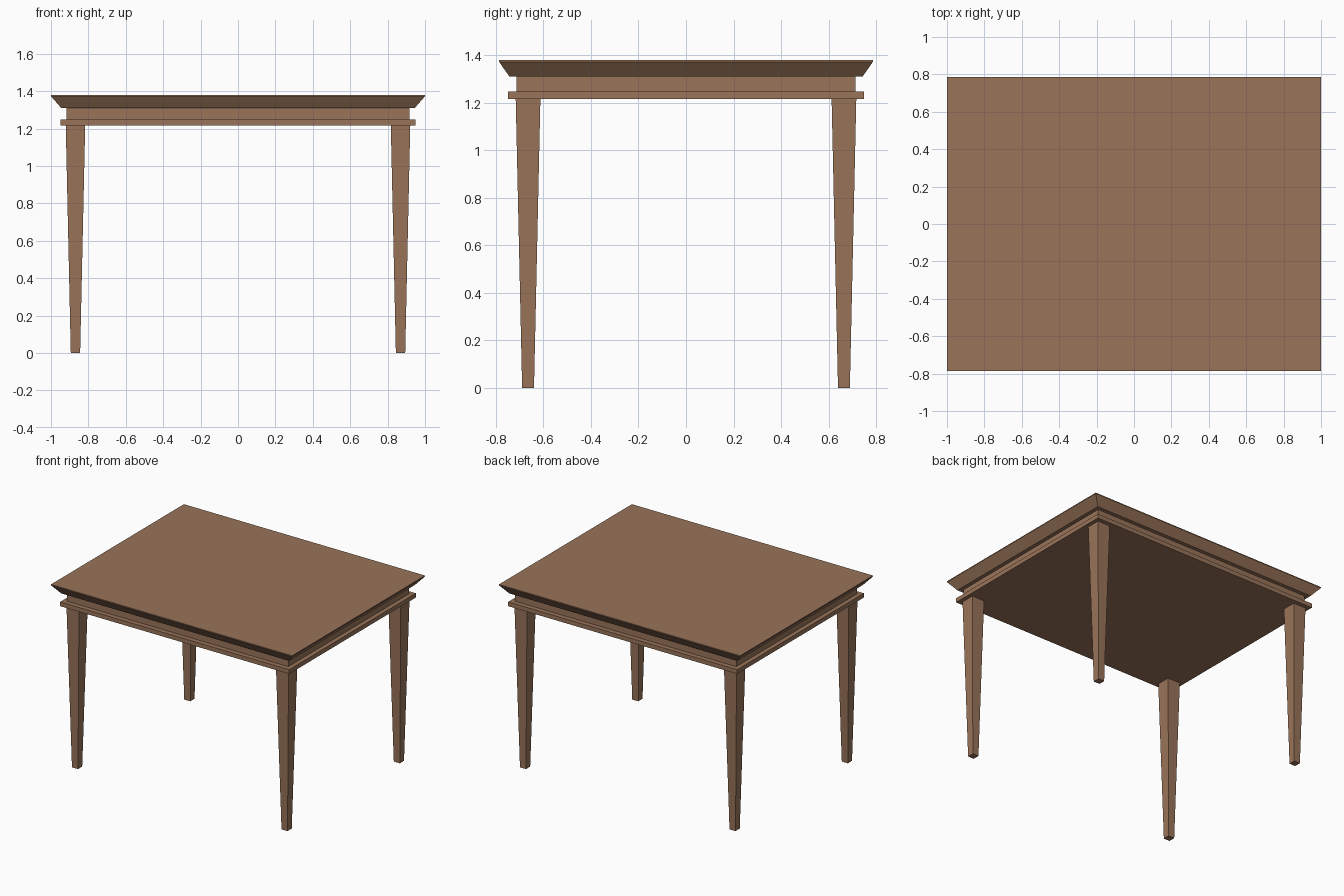
import bpy

if "Cube" in bpy.data.objects:
    bpy.data.objects.remove(bpy.data.objects["Cube"])

# One flat wood colour
wood = bpy.data.materials.new("brown wood")
wood.diffuse_color = (0.32, 0.175, 0.102, 1.0)
wood.use_nodes = True
wood.node_tree.nodes["Principled BSDF"].inputs["Base Color"].default_value = wood.diffuse_color


def stacked_block(name, centre, sections):
    """Solid lofted through rectangles given as (half_x, half_y, z), bottom to top."""
    cx, cy = centre
    verts, faces = [], []
    for hx, hy, z in sections:
        verts += [(cx + sx * hx, cy + sy * hy, z)
                  for sx, sy in ((-1, -1), (1, -1), (1, 1), (-1, 1))]
    for r in range(len(sections) - 1):
        for i in range(4):
            j = (i + 1) % 4
            faces.append((r * 4 + i, r * 4 + j, r * 4 + 4 + j, r * 4 + 4 + i))
    top = 4 * (len(sections) - 1)
    faces += [(3, 2, 1, 0), (top, top + 1, top + 2, top + 3)]
    mesh = bpy.data.meshes.new(name)
    mesh.from_pydata(verts, [], faces)
    mesh.materials.append(wood)
    obj = bpy.data.objects.new(name, mesh)
    bpy.context.collection.objects.link(obj)
    return obj


# Table top: bevelled underside and a thin straight lip
stacked_block("table_top", (0, 0), [(0.945, 0.743, 1.31), (1.0, 0.787, 1.373), (1.0, 0.787, 1.38)])

# Apron below the top, and the wider trim board under it
stacked_block("apron", (0, 0), [(0.917, 0.714, 1.248), (0.917, 0.714, 1.31)])
stacked_block("trim_board", (0, 0), [(0.95, 0.75, 1.216), (0.95, 0.75, 1.248)])

# Four tapered square legs
for y_name, sy in (("front", -1), ("back", 1)):
    for x_name, sx in (("left", -1), ("right", 1)):
        stacked_block(f"{y_name}_{x_name}_leg", (sx * 0.869, sy * 0.665),
                      [(0.025, 0.025, 0.0), (0.052, 0.052, 1.216)])
